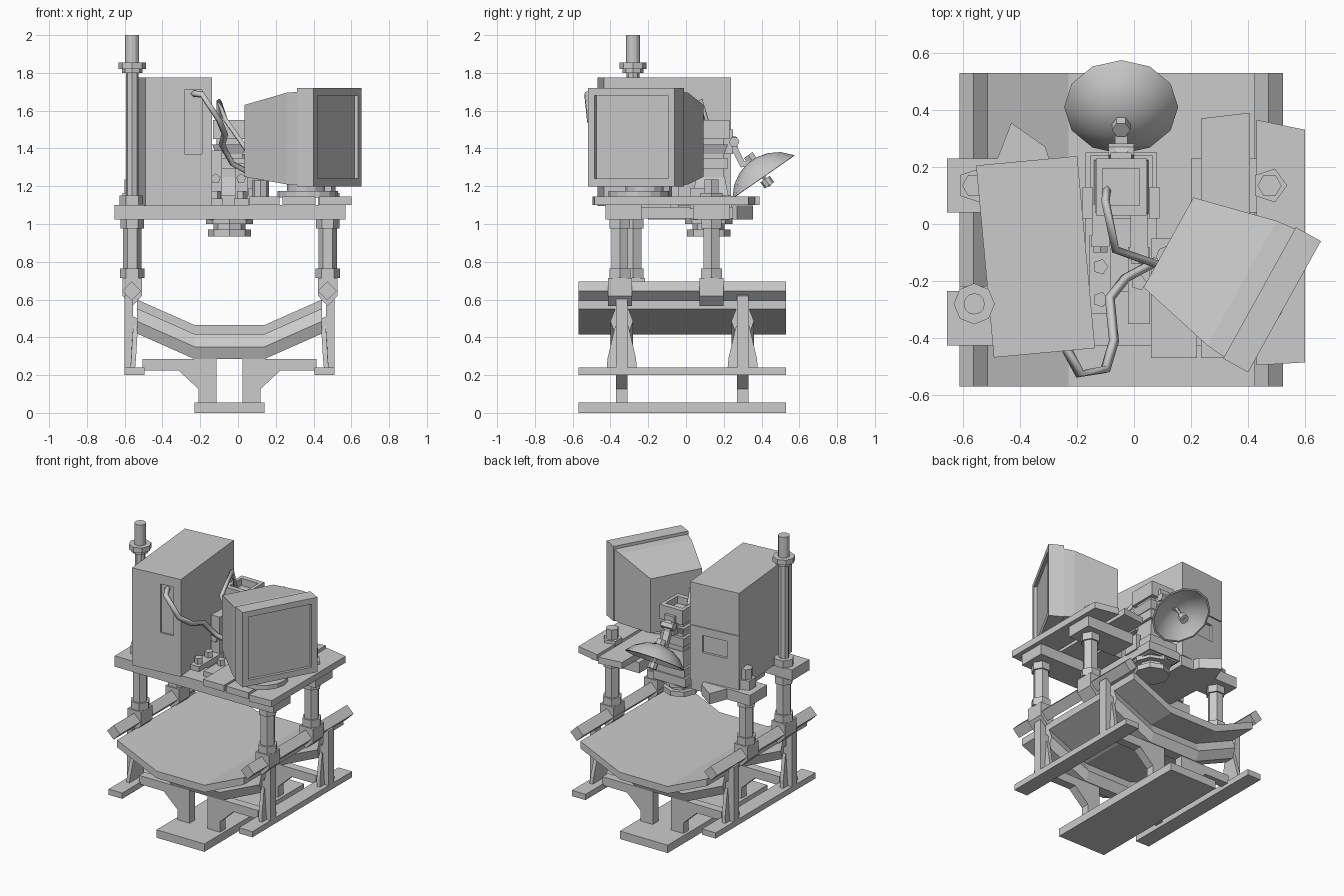
import bpy, bmesh
from math import sin, cos, pi, radians
from mathutils import Matrix, Vector

CX = -0.045  # mirror plane of the lower frame


def loft(name, rings, mat=None, smooth=False):
    """Skin equal-length rings of points and cap both ends."""
    bm = bmesh.new()
    vs = [[bm.verts.new(p) for p in r] for r in rings]
    n = len(vs[0])
    for a, b in zip(vs, vs[1:]):
        for i in range(n):
            j = (i + 1) % n
            bm.faces.new((a[i], a[j], b[j], b[i]))
    bm.faces.new(vs[0])
    bm.faces.new(vs[-1])
    bmesh.ops.recalc_face_normals(bm, faces=bm.faces)
    if mat:
        bm.transform(mat)
    me = bpy.data.meshes.new(name)
    bm.to_mesh(me)
    bm.free()
    ob = bpy.data.objects.new(name, me)
    bpy.context.collection.objects.link(ob)
    if smooth:
        activate(ob)
        bpy.ops.object.shade_smooth_by_angle(angle=radians(40))
    return ob


def activate(ob):
    bpy.ops.object.select_all(action='DESELECT')
    bpy.context.view_layer.objects.active = ob
    ob.select_set(True)


def prism(name, pts, axis, a, b, mat=None):
    put = {'x': lambda p, t: (t, p[0], p[1]), 'y': lambda p, t: (p[0], t, p[1]),
           'z': lambda p, t: (p[0], p[1], t)}[axis]
    return loft(name, [[put(p, t) for p in pts] for t in (a, b)], mat)


def box(name, x0, x1, y0, y1, z0, z1, mat=None):
    return prism(name, [(x0, y0), (x1, y0), (x1, y1), (x0, y1)], 'z', z0, z1, mat)


def ngon(x, y, r, n, rot=0.0):
    return [(x + r * cos(rot + 2 * pi * i / n), y + r * sin(rot + 2 * pi * i / n)) for i in range(n)]


def cyl(name, x, y, z0, z1, r, n=6, mat=None):
    return prism(name, ngon(x, y, r, n), 'z', z0, z1, mat)


def cut(ob, cutter):
    cutter.hide_render = True
    m = ob.modifiers.new('cut', 'BOOLEAN')
    m.operation, m.object, m.solver = 'DIFFERENCE', cutter, 'EXACT'
    activate(ob)
    bpy.ops.object.modifier_apply(modifier='cut')
    bpy.data.objects.remove(cutter)


def cable(name, pts, r):
    cu = bpy.data.curves.new(name, 'CURVE')
    cu.dimensions, cu.bevel_depth, cu.bevel_resolution, cu.use_fill_caps = '3D', r, 0, True
    sp = cu.splines.new('POLY')
    sp.points.add(len(pts) - 1)
    for p, q in zip(sp.points, pts):
        p.co = (*q, 1)
    bpy.context.collection.objects.link(bpy.data.objects.new(name, cu))


# Base, side rails, trough bed and its supports
box('base_plate', -0.23, 0.14, -0.57, 0.53, 0, 0.055)
bed = [(-0.535, 0.60), (-0.23, 0.465), (0.14, 0.465), (0.445, 0.60)]
prism('trough_bed', bed + [(x, z - 0.05) for x, z in reversed(bed)], 'y', -0.57, 0.53)
HEX = [(-0.06, 0), (-0.035, 0.065), (0.035, 0.065), (0.06, 0), (0.035, -0.065), (-0.035, -0.065)]
for yc in (-0.34, 0.30):
    loft('bed_rib', [[(x, yc + dy, z - 0.115 + dz) for dy, dz in HEX] for x, z in bed])
for s in (-1, 1):
    X = lambda d: CX + s * d
    box('lower_rail', X(0.45), X(0.555), -0.57, 0.53, 0.20, 0.24)
    prism('diamond_rail', ngon(X(0.517), 0.645, 0.05, 4), 'y', -0.57, 0.53)
    for yc in (-0.34, 0.30):
        leg = [(0.46, 0.285), (0.07, 0.285), (0.07, 0.05), (0.165, 0.05), (0.165, 0.127),
               (0.27, 0.225), (0.46, 0.225)]
        prism('cradle_leg', [(X(d), z) for d, z in leg], 'y', yc - 0.03, yc + 0.03)
        arm = [(0.555, 0.23), (0.555, 0.62), (0.515, 0.64), (0.51, 0.51), (0.485, 0.50),
               (0.485, 0.45), (0.51, 0.24)]
        prism('side_arm', [(X(d), z) for d, z in arm], 'y', yc - 0.03, yc + 0.03)
        loft('side_gusset', [[(X(d + o), yc + k * w, z) for d, w, z in
                              ((0.50, 0.08, 0.235), (0.495, 0.075, 0.29), (0.485, 0.035, 0.46))
                              for k in (1,)] +
                             [(X(d + o), yc - w, z) for d, w, z in
                              ((0.485, 0.035, 0.46), (0.495, 0.075, 0.29), (0.50, 0.08, 0.235))]
                             for o in (0, 0.025)])

# Posts with rail clamps and nuts
for x, y in ((-0.56, -0.28), (-0.56, 0.135), (0.475, -0.35), (0.475, 0.135)):
    clamp = [(-0.052, 0.715), (0.052, 0.715), (0.052, 0.62), (0, 0.565), (-0.052, 0.62)]
    prism('rail_clamp', [(x + dx, z) for dx, z in clamp], 'y', y - 0.063, y + 0.063)
    cyl('post_nut', x, y, 0.715, 0.765, 0.065)
    cyl('post', x, y, 0.76, 1.03, 0.05)
    cyl('post_collar', x, y, 0.975, 1.026, 0.062)
    if y > 0:
        cyl('post_bolt_head', x, y, 1.10, 1.165, 0.062, 5)
        cyl('post_bolt_tip', x, y, 1.14, 1.235, 0.042, 6)

# Mast
cyl('mast_nut', -0.56, -0.28, 1.10, 1.15, 0.068)
cyl('mast_pole', -0.56, -0.28, 0.70, 1.84, 0.034, 8)
cyl('mast_collar', -0.56, -0.28, 1.82, 1.855, 0.072, 8)
cyl('mast_collar_base', -0.56, -0.28, 1.80, 1.83, 0.055, 8)
cyl('mast_tip', -0.56, -0.28, 1.84, 2.0, 0.037, 12)

# Platform beams and planks
box('front_beam', -0.655, 0.57, -0.425, -0.235, 1.025, 1.10)
box('left_rear_beam', -0.655, -0.2, 0.04, 0.23, 1.025, 1.10)
box('right_rear_beam', 0.2, 0.57, 0.04, 0.23, 1.025, 1.10)
prism('left_plank', [(-0.43, 0.355), (-0.31, 0.27), (-0.17, -0.2), (-0.47, -0.2), (-0.49, 0.2)],
      'z', 1.025, 1.099)
box('device_deck', -0.17, 0.08, -0.24, 0.25, 1.03, 1.09)
PLANKS = ([(0.235, 0.37), (0.405, 0.39), (0.41, -0.47), (0.235, -0.47)],
          [(0.43, 0.365), (0.60, 0.33), (0.60, -0.485), (0.43, -0.495)],
          [(0.06, -0.05), (0.22, -0.05), (0.22, -0.47), (0.06, -0.47)])
for pts in PLANKS:
    prism('right_plank', pts, 'z', 1.10, 1.145)

# Cabinet
M = Matrix.Translation((-0.345, -0.115, 0)) @ Matrix.Rotation(radians(5.3), 4, 'Z')
cab = box('cabinet', -0.178, 0.178, -0.338, 0.338, 1.095, 1.775, M)
cut(cab, box('c1', 0.03, 0.125, -0.4, -0.325, 1.37, 1.71, M))
cut(cab, box('c2', -0.3, 0.3, 0.332, 0.4, 1.475, 1.482, M))
cut(cab, box('c3', -0.09, 0.09, 0.32, 0.4, 1.30, 1.42, M))

# Monitor on its turntable
M = Matrix.Translation((0.5275, -0.29, 0)) @ Matrix.Rotation(radians(61), 4, 'Z')


def rect(w, z0, z1, y):
    return [(-w, y, z0), (w, y, z0), (w, y, z1), (-w, y, z1)]


bezel = loft('monitor_bezel', [rect(0.263, 1.198, 1.72, 0), rect(0.263, 1.198, 1.72, 0.10)], M)
cut(bezel, loft('c4', [rect(0.222, 1.24, 1.68, -0.05), rect(0.222, 1.24, 1.68, 0.02)], M))
loft('monitor_body', [rect(0.258, 1.205, 1.70, 0.09), rect(0.25, 1.21, 1.695, 0.17),
                      rect(0.18, 1.25, 1.63, 0.465)], M)
cyl('turntable', 0.37, -0.25, 1.14, 1.175, 0.16, 16)
cyl('monitor_foot', 0.36, -0.22, 1.16, 1.24, 0.10, 12)
cyl('cable_plug', 0.12, -0.12, 1.14, 1.23, 0.045, 8)

# Central device: stacked square blocks, hexagonal nuts below
DX, DY = CX, 0.13
for name, w0, w1, z0, z1 in (('device_base', 0.11, 0.11, 1.02, 1.15), ('device_step', 0.095, 0.075, 1.15, 1.25),
                             ('device_core', 0.07, 0.07, 1.25, 1.47), ('device_band', 0.09, 0.09, 1.29, 1.35),
                             ('device_flare', 0.072, 0.092, 1.37, 1.42)):
    loft(name, [[(DX + a * w, DY + b * w, z) for a, b in ((-1, -1), (1, -1), (1, 1), (-1, 1))]
                for w, z in ((w0, z0), (w1, z1))])
top = box('device_top_frame', DX - 0.088, DX + 0.088, DY - 0.1, DY + 0.1, 1.45, 1.55)
cut(top, box('c5', DX - 0.065, DX + 0.065, DY - 0.065, DY + 0.065, 1.50, 1.6))
for z0, z1, r in ((1.0, 1.03, 0.125), (0.97, 1.0, 0.085), (0.935, 0.97, 0.115)):
    cyl('device_lower_nut', DX, DY - 0.01, z0, z1, r, 8)
for s in (-1, 1):
    box('device_side_clip', DX + s * 0.10, DX + s * 0.135, 0.02, 0.13, 1.08, 1.19)

# L brackets in front of the device
for x, y0, y1, zt, bolts in ((-0.118, -0.315, -0.04, 1.39, (-0.15, -0.265)),
                             (0.017, -0.35, -0.08, 1.32, (-0.205,))):
    box('bracket_foot', x - 0.038, x + 0.038, y0, y1, 1.09, 1.135)
    box('bracket_upright', x - 0.033, x + 0.033, y1 - 0.04, y1, 1.10, zt)
    box('bracket_tie', x - 0.03, x + 0.03, y1 - 0.02, 0.07, zt - 0.06, zt)
    prism('bracket_bolt', ngon(x, 1.24, 0.027, 5, pi / 2), 'y', y1 - 0.06, y1)
    for y in bolts:
        cyl('bracket_foot_bolt', x, y, 1.12, 1.175, 0.028, 5)

# Dish with its hinge and feed
axis = Vector((0, 0.57, -0.82))
M = Matrix.Translation((CX, 0.41, 1.25)) @ axis.to_track_quat('Z', 'Y').to_matrix().to_4x4()
PROFILE = ((0.03, -0.105), (0.09, -0.09), (0.15, -0.055), (0.20, 0), (0.188, 0.002),
           (0.14, -0.04), (0.08, -0.072), (0.02, -0.085))
loft('dish', [[(x, y, h) for x, y in ngon(0, 0, r, 12)] for r, h in PROFILE], M, True)
cyl('dish_feed_stem', 0, 0, -0.09, 0.06, 0.012, 6, M)
cyl('dish_feed', 0, 0, 0.015, 0.055, 0.03, 8, M)
cyl('dish_hub', 0, 0, -0.14, -0.09, 0.032, 6, M)
box('dish_hinge_block', CX - 0.037, CX + 0.037, 0.19, 0.25, 1.37, 1.50)
prism('dish_arm', [(0.24, 1.47), (0.27, 1.46), (0.275, 1.40), (0.31, 1.33), (0.36, 1.34), (0.36, 1.31),
                   (0.29, 1.30), (0.24, 1.40)], 'x', CX - 0.022, CX + 0.022)
prism('dish_hinge_bolt', ngon(0.255, 1.435, 0.028, 6), 'x', CX - 0.045, CX + 0.045)

# Cables
cable('cabinet_cable', [(-0.235, -0.44, 1.69), (-0.19, -0.525, 1.685), (-0.10, -0.51, 1.55), (-0.07, -0.41, 1.475),
                        (-0.085, -0.26, 1.42), (-0.03, -0.19, 1.32), (0.08, -0.13, 1.26)], 0.018)
cable('device_cable', [(-0.095, 0.12, 1.50), (-0.10, 0.08, 1.65), (-0.065, -0.09, 1.55), (0.09, -0.145, 1.33)], 0.015)
